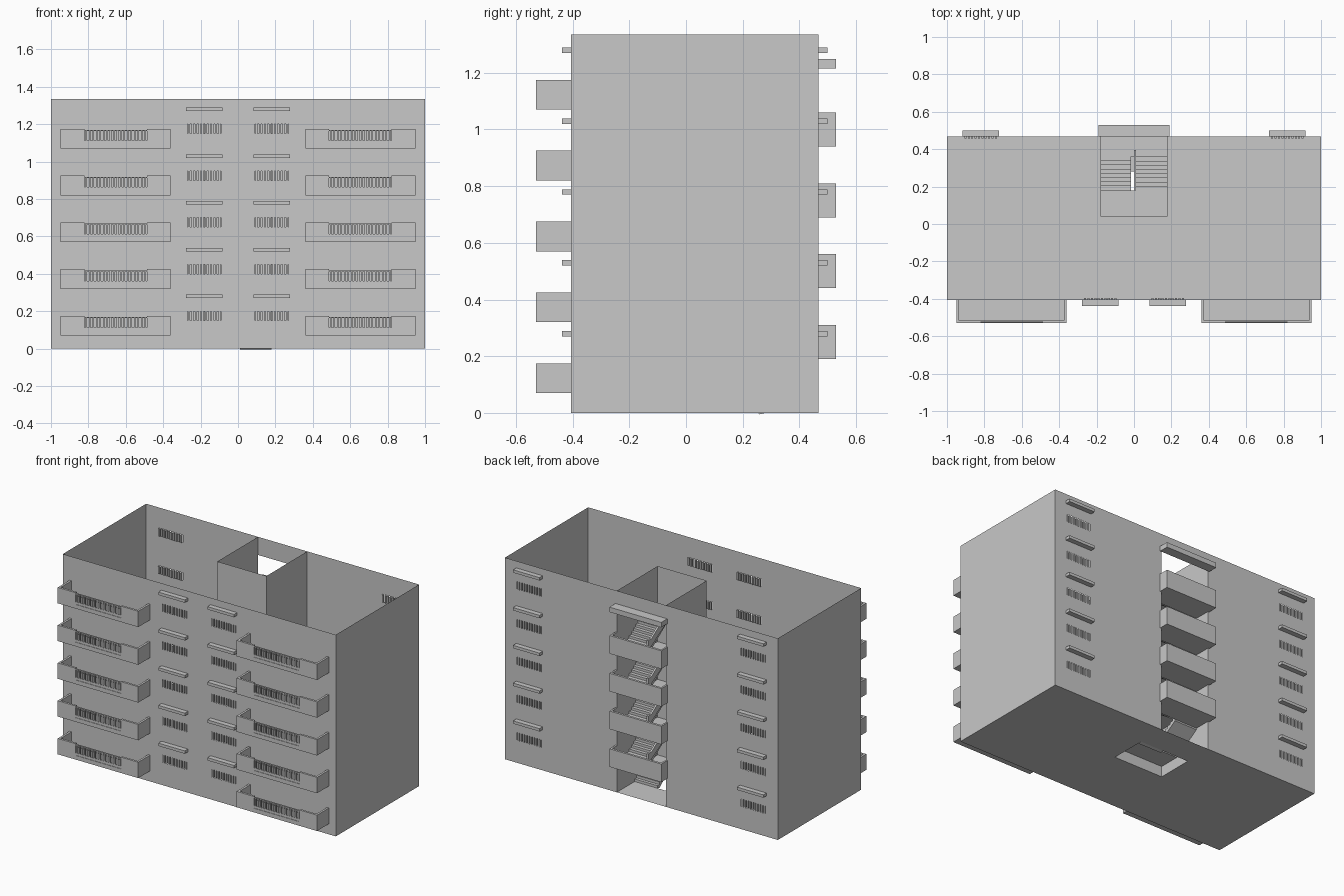
import bpy
import bmesh
from mathutils import Vector

if "Cube" in bpy.data.objects:
    bpy.data.objects.remove(bpy.data.objects["Cube"], do_unlink=True)

concrete = bpy.data.materials.new("light_grey_concrete")
concrete.use_nodes = True
GREY = (0.58, 0.58, 0.58, 1)
concrete.diffuse_color = GREY
concrete.node_tree.nodes["Principled BSDF"].inputs["Base Color"].default_value = GREY

FLOORS = [0.25 * i for i in range(5)]
SIDES = (-1, 1)
TOP, FRONT, BACK = 1.335, -0.405, 0.467
WELL, WELL_FRONT = 0.18, 0.04


def finish(name, bm):
    mesh = bpy.data.meshes.new(name)
    bm.to_mesh(mesh)
    bm.free()
    mesh.materials.append(concrete)
    obj = bpy.data.objects.new(name, mesh)
    bpy.context.collection.objects.link(obj)
    return obj


def box(bm, x, y, z):
    """Box from three (low, high) ranges."""
    geo = bmesh.ops.create_cube(bm, size=1)
    for v in geo["verts"]:
        v.co = Vector([(r[0] + r[1]) / 2 + c * (r[1] - r[0])
                       for r, c in zip((x, y, z), v.co)])


def mirrored(side, low, high):
    return tuple(sorted((side * low, side * high)))


def sheet(bm, us, vs, place, holes=()):
    """Flat wall of rectangles, leaving out every cell inside a hole."""
    us = sorted(set(us) | {u for h in holes for u in h[:2]})
    vs = sorted(set(vs) | {v for h in holes for v in h[2:]})
    points = {(u, v): bm.verts.new(place(u, v)) for u in us for v in vs}
    for a, b in zip(us, us[1:]):
        for c, d in zip(vs, vs[1:]):
            mu, mv = (a + b) / 2, (c + d) / 2
            if not any(h[0] < mu < h[1] and h[2] < mv < h[3] for h in holes):
                bm.faces.new([points[p] for p in ((a, c), (b, c), (b, d), (a, d))])
    bmesh.ops.delete(bm, geom=[v for v in bm.verts if not v.link_faces],
                     context="VERTS")


def windows(centre):
    return [(s * centre - 0.09, s * centre + 0.09, f + 0.15, f + 0.2)
            for s in SIDES for f in FLOORS]


# Outer walls, open at the top
front_windows, back_windows = windows(0.18), windows(0.82)
bm = bmesh.new()
sheet(bm, (-1, 1), (0, TOP), lambda u, v: (u, FRONT, v), front_windows)
finish("front_wall", bm)
bm = bmesh.new()
sheet(bm, (-1, 1), (0, TOP), lambda u, v: (-u, BACK, v),
      back_windows + [(-WELL, WELL, 0, 1.23)])
finish("back_wall", bm)
for name, x in (("right_wall", -1), ("left_wall", 1)):
    bm = bmesh.new()
    sheet(bm, (FRONT, BACK), (0, TOP), lambda u, v: (x, x * u if x > 0 else u, v))
    finish(name, bm)

# Ground slab with the gap under the stairs
bm = bmesh.new()
sheet(bm, (-1, 1), (FRONT, BACK), lambda u, v: (u, v, 0),
      [(-WELL, WELL, WELL_FRONT, 0.28)])
finish("ground_floor", bm)

# Stairwell enclosure
bm = bmesh.new()
sheet(bm, (-WELL, WELL), (0, TOP), lambda u, v: (u, WELL_FRONT, v))
for s in SIDES:
    sheet(bm, (WELL_FRONT, BACK), (0, TOP), lambda u, v: (s * WELL, u, v))
finish("stairwell_walls", bm)


# Window bars and the shades above the windows
def window_set(name, holes, wall, out):
    bars, shades = bmesh.new(), bmesh.new()
    y_in = sorted((wall, wall - out * 0.01))
    y_out = sorted((wall, wall + out * 0.033))
    for x0, x1, z0, z1 in holes:
        count = 10
        step = (x1 - x0) / count
        for i in range(count):
            mid = x0 + (i + 0.5) * step
            box(bars, (mid - step * 0.3, mid + step * 0.3), y_in, (z0, z1))
        box(shades, (x0 - 0.007, x1 + 0.007), y_out, (z0 + 0.12, z0 + 0.139))
    finish(name + "_window_bars", bars)
    finish(name + "_window_shades", shades)


window_set("front", front_windows, FRONT, -1)
window_set("back", back_windows, BACK, 1)

# Front balconies with a railing set in the notch of each parapet
balcony, railing = bmesh.new(), bmesh.new()
EDGE, WALL = -0.53, 0.014
face = (EDGE, EDGE + WALL)
for f in FLOORS:
    low, high = f + 0.07, f + 0.175
    for s in SIDES:
        box(balcony, mirrored(s, 0.36, 0.95), (EDGE, FRONT), (low, low + 0.014))
        for a, b in ((0.36, 0.487), (0.82, 0.95)):
            box(balcony, mirrored(s, a, b), face, (low, high))
        box(balcony, mirrored(s, 0.487, 0.82), face, (low, low + 0.027))
        for a in (0.36, 0.95 - WALL):
            box(balcony, mirrored(s, a, a + WALL), (EDGE + WALL, FRONT), (low, high))
        rail_y = (EDGE + 0.003, EDGE + 0.011)
        box(railing, mirrored(s, 0.487, 0.82), rail_y, (low + 0.027, low + 0.043))
        box(railing, mirrored(s, 0.487, 0.82), rail_y, (high - 0.012, high - 0.006))
        for i in range(18):
            x = 0.492 + i * 0.0185
            box(railing, mirrored(s, x, x + 0.009), rail_y, (low + 0.04, high - 0.008))
finish("front_balconies", balcony)
finish("balcony_railings", railing)


# Stairs
def prism(bm, profile, x0, x1):
    ring = [bm.verts.new((x0, y, z)) for y, z in profile]
    base = bm.faces.new(ring)
    extruded = bmesh.ops.extrude_face_region(bm, geom=[base], use_keep_orig=True)
    for v in extruded["geom"]:
        if isinstance(v, bmesh.types.BMVert):
            v.co.x = x1


def flight(bm, x0, x1, start, end, steps):
    (y0, z0), (y1, z1) = start, end
    run, rise = (y1 - y0) / steps, (z1 - z0) / steps
    profile = [(y0, z0)]
    for i in range(steps):
        profile += [(y0 + i * run, z0 + (i + 1) * rise),
                    (y0 + (i + 1) * run, z0 + (i + 1) * rise)]
    profile += [(y1, z1 - 0.025), (y0 + run, z0 - 0.005)]
    prism(bm, profile, x0, x1)


stairs, landings, guards, parapets = (bmesh.new() for _ in range(4))
NEAR, FAR, SLAB = 0.18, 0.36, 0.015
flight(stairs, 0.012, WELL, (0.28, 0), (NEAR, 0.085), 5)
for f in FLOORS:
    box(landings, (-WELL, WELL), (WELL_FRONT, NEAR), (f + 0.07, f + 0.07 + SLAB))
for f in FLOORS[:-1]:
    level, half = f + 0.085, f + 0.205
    upper = level + 0.25
    box(landings, (-WELL, WELL), (FAR, BACK), (half - SLAB, half))
    box(landings, (-0.19, 0.19), (BACK, 0.525), (half - SLAB, half))
    flight(stairs, -WELL, -0.015, (NEAR, level), (FAR, half), 8)
    flight(stairs, 0.012, WELL, (FAR, half), (NEAR, upper), 8)
    # Sloping guard between the flights
    prism(guards, [(FAR + 0.035, half), (FAR + 0.035, half + 0.07),
                   (FAR, half + 0.07), (NEAR, upper + 0.06), (NEAR, upper)],
          0.0, 0.012)
    # Parapet outside the half landing
    z = (half - SLAB, half + 0.105)
    box(parapets, (-0.19, 0.19), (0.515, 0.53), z)
    for s in SIDES:
        box(parapets, mirrored(s, 0.178, 0.19), (BACK, 0.515), z)
finish("stair_flights", stairs)
finish("stair_landings", landings)
finish("stair_guards", guards)
finish("back_parapets", parapets)

# Canopy over the stair opening
bm = bmesh.new()
box(bm, (-0.19, 0.19), (BACK, 0.53), (1.215, 1.248))
finish("stair_canopy", bm)

# Consistent outward faces on every part
for obj in bpy.context.collection.objects:
    if obj.type == "MESH" and concrete.name in obj.data.materials:
        bm = bmesh.new()
        bm.from_mesh(obj.data)
        bmesh.ops.recalc_face_normals(bm, faces=bm.faces)
        bm.to_mesh(obj.data)
        bm.free()
